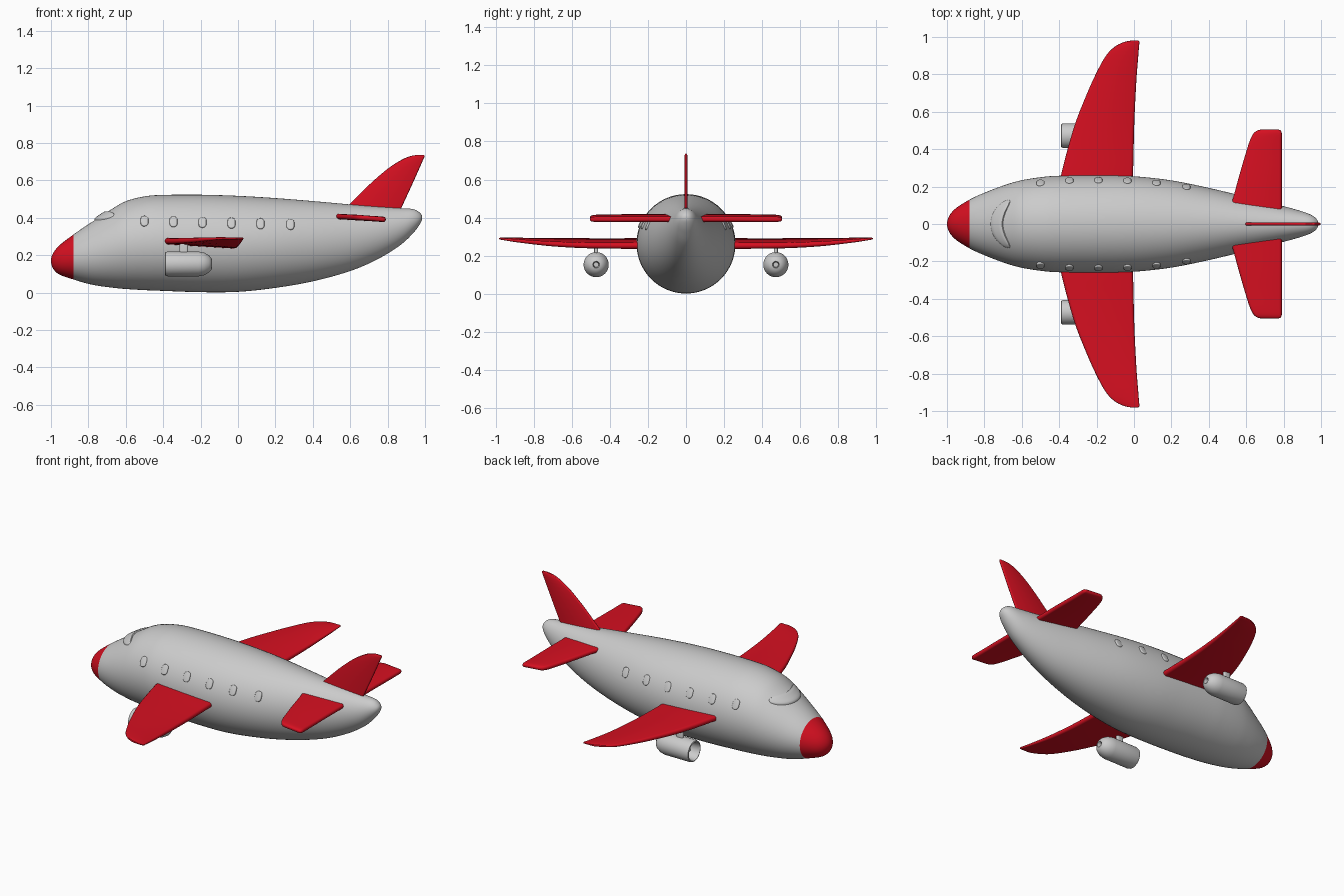
import bpy, bmesh, math
from mathutils import Matrix, Vector

if "Cube" in bpy.data.objects:
    bpy.data.objects.remove(bpy.data.objects["Cube"])

red = bpy.data.materials.new("red_paint")
red.diffuse_color = (0.68, 0.005, 0.015, 1)
red.use_nodes = True
red.node_tree.nodes["Principled BSDF"].inputs["Base Color"].default_value = red.diffuse_color


def finish(bm, name, mat=None, angle=40):
    bmesh.ops.remove_doubles(bm, verts=bm.verts, dist=1e-5)
    bmesh.ops.recalc_face_normals(bm, faces=bm.faces)
    me = bpy.data.meshes.new(name)
    bm.to_mesh(me)
    bm.free()
    ob = bpy.data.objects.new(name, me)
    bpy.context.collection.objects.link(ob)
    if mat:
        me.materials.append(mat)
    bpy.ops.object.select_all(action='DESELECT')
    bpy.context.view_layer.objects.active = ob
    ob.select_set(True)
    bpy.ops.object.shade_smooth_by_angle(angle=math.radians(angle))
    return ob


def spline(pts, n):
    """Smooth curve through tuples; first and last are guides only."""
    out = []
    for i in range(1, len(pts) - 2):
        for k in range(n):
            t = k / n
            out.append(tuple(0.5 * (2 * b + (c - a) * t + (2*a - 5*b + 4*c - d) * t**2
                                    + (3*b - a - 3*c + d) * t**3)
                             for a, b, c, d in zip(*pts[i-1:i+3])))
    return out + [pts[-2]]


def skin(rings, name, mat=None, caps=True, angle=40):
    """Bridge equal-length rings of points into one surface."""
    bm = bmesh.new()
    vs = [[bm.verts.new(p) for p in r] for r in rings]
    m = len(vs[0])
    for a, b in zip(vs, vs[1:]):
        for j in range(m):
            bm.faces.new((a[j], a[(j+1) % m], b[(j+1) % m], b[j]))
    if caps:
        bm.faces.new(vs[0])
        bm.faces.new(vs[-1])
    return finish(bm, name, mat, angle)


# Fuselage stations: x, top, bottom, half width
body = [(-1, .17, .17, 0), (-.97, .237, .106, .068), (-.88, .31, .07, .13),
        (-.78, .378, .042, .175), (-.68, .443, .027, .212), (-.6, .488, .019, .234),
        (-.5, .514, .013, .25), (-.4, .522, .009, .258), (-.2, .523, .002, .26),
        (0, .517, .004, .255), (.2, .505, .025, .233), (.4, .489, .06, .193),
        (.6, .471, .115, .145), (.75, .459, .18, .108), (.87, .451, .255, .076),
        (.94, .445, .322, .052), (.975, .424, .37, .028), (.985, .4, .4, 0)]
flip = lambda s: (s[0], s[2], s[1], -s[3])
dense = spline([flip(body[1])] + body + [flip(body[-2])], 6)


def section(x):
    for a, b in zip(dense, dense[1:]):
        if x <= b[0]:
            t = (x - a[0]) / (b[0] - a[0])
            _, top, bot, w = [p + (q - p) * t for p, q in zip(a, b)]
            return (top + bot) / 2, (top - bot) / 2, w


def body_ring(s):
    x, top, bot, w = s
    return [(x, w * math.cos(a), (top + bot) / 2 + (top - bot) / 2 * math.sin(a))
            for a in (2 * math.pi * i / 64 for i in range(64))]


rings = [body_ring(s) for s in dense]
skin(rings[:13], "nose_cone", red, caps=False, angle=60)
skin(rings[12:], "fuselage", caps=False, angle=60)


# Flying surfaces: span, front x, rear x, front height, rear height, thickness
def blade(name, stations, place):
    pts = [stations[0]] + stations + [stations[-1]]
    out = []
    for s, le, te, h0, h1, th in spline(pts, 3):
        r, ring = th / 2, []
        for x, h, start in ((le + r, h0, 90), (te - r, h1, -90)):
            for k in range(7):
                a = math.radians(start + k * 30)
                ring.append(place(x + r * math.cos(a), s, h + r * math.sin(a)))
        out.append(ring)
    return skin(out, name, red)


wing = [(.18, -.405, -.008, .272, .252, .036), (.27, -.388, -.005, .275, .253, .034),
        (.4, -.355, -.002, .275, .253, .032), (.55, -.31, .002, .277, .255, .03),
        (.7, -.25, .009, .28, .262, .026), (.8, -.205, .015, .283, .27, .021),
        (.9, -.15, .023, .287, .28, .016), (.95, -.1, .027, .29, .286, .012),
        (.974, -.05, .029, .29, .289, .01), (.981, -.01, .02, .29, .29, .005)]
tail = [(.05, .50, .79, .406, .392, .028), (.14, .53, .79, .406, .392, .028),
        (.26, .563, .79, .405, .392, .028), (.38, .598, .79, .403, .391, .028),
        (.45, .621, .79, .402, .391, .028), (.485, .64, .79, .401, .391, .026),
        (.5, .66, .784, .4, .391, .018), (.504, .675, .775, .4, .392, .006)]
fin = [(.40, .52, .85, 0, 0, .016), (.475, .6, .884, 0, 0, .016),
       (.575, .7, .93, 0, 0, .016), (.66, .798, .968, 0, 0, .016),
       (.71, .875, .99, 0, 0, .016), (.73, .925, .998, 0, 0, .013),
       (.736, .96, .992, 0, 0, .006)]
blade("tail_fin", fin, lambda x, s, h: (x, h, s))


# Engine shell: intake cavity, lip, barrel, rounded rear, exhaust hole (x, radius)
engine = [(-.325, 0), (-.32, .02), (-.31, .048), (-.38, .052), (-.39, .057),
          (-.388, .063), (-.375, .066), (-.3, .066), (-.21, .066), (-.18, .06),
          (-.155, .046), (-.142, .03), (-.139, .018), (-.15, .014), (-.17, .013), (-.17, 0)]


def lathe(name, prof, y, z):
    return skin([[(x, y + r * math.cos(a), z + r * math.sin(a))
                  for a in (2 * math.pi * i / 32 for i in range(32))]
                 for x, r in prof], name, caps=False)


def pill(name, loc, rot, size, bevel):
    bm = bmesh.new()
    bmesh.ops.create_cube(bm, size=1)
    bmesh.ops.scale(bm, vec=size, verts=bm.verts)
    uprights = [e for e in bm.edges if abs(e.verts[0].co.z - e.verts[1].co.z) > 1e-4]
    bmesh.ops.bevel(bm, geom=uprights, offset=bevel, segments=5, affect='EDGES', profile=.5)
    rim = [e for e in bm.edges if all(v.co.z > 0 for v in e.verts)]
    bmesh.ops.bevel(bm, geom=rim, offset=.005, segments=3, affect='EDGES', profile=.5)
    bmesh.ops.transform(bm, matrix=Matrix.Translation(loc) @ rot, verts=bm.verts)
    finish(bm, name)


for side, sg in (("right", -1), ("left", 1)):
    put = lambda x, s, h, sg=sg: (x, sg * s, h)
    blade(side + "_wing", wing, put)
    blade(side + "_tailplane", tail, put)
    lathe(side + "_engine", engine, sg * .472, .153)
    lathe(side + "_engine_hub", [(-.365, 0), (-.355, .012), (-.34, .02), (-.31, .022)],
          sg * .472, .153)
    pill(side + "_engine_pylon", (-.29, sg * .472, .235), Matrix.Identity(4),
         (.045, .02, .07), .009)
    # Cabin windows lie flush against the hull
    for i, x in enumerate((-.5, -.345, -.19, -.035, .12, .28)):
        z = .382 - .0035 * i
        c, h, w = section(x)
        y = sg * w * math.sqrt(1 - ((z - c) / h) ** 2)
        n = Vector((0, y / w**2, (z - c) / h**2)).normalized()
        up = n.cross(Vector((1, 0, 0)))
        rot = Matrix((Vector((1, 0, 0)), up, n)).transposed().to_4x4()
        lift = -.004 if sg < 0 else -.006
        pill(f"{side}_window_{i+1}", Vector((x, y, z)) + n * lift, rot,
             (.042, .062, .022), .0205)

# Windshield: padded crescent wrapped over the top of the nose
N, M = 28, 8
shield = []
for i in range(N + 1):
    s = math.sin(math.pi * (i / N - .5))
    y = .128 * s
    mid = -.733 + .062 * s * s
    half = .033 * max(0, 1 - abs(s) ** 4) ** .5
    row = []
    for k in range(2 * M):
        u = math.cos(math.pi * k / M)
        x = mid + half * u
        c, h, w = section(x)
        z = c + h * math.sqrt(1 - (y / w) ** 2)
        lift = .009 * max(0, 1 - u ** 6) ** .5 * max(0, 1 - s ** 8) ** .5
        row.append((x - lift * .5, y, z + (lift if k <= M else -.01)))
    shield.append(row)
skin(shield, "windshield", caps=False)
